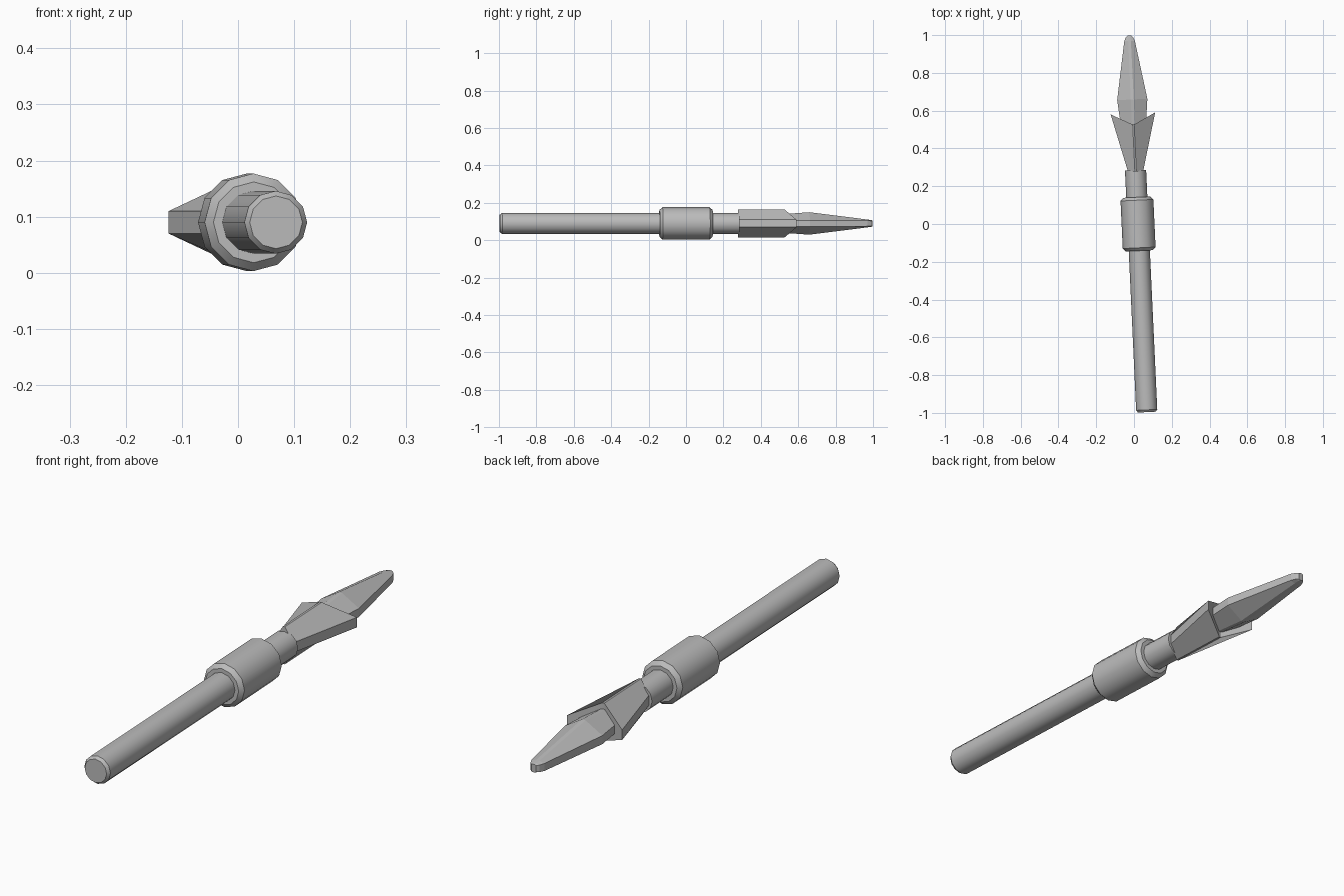
import bpy, bmesh, math
from mathutils import Matrix

cube = bpy.data.objects.get("Cube")
if cube:
    bpy.data.objects.remove(cube, do_unlink=True)

grey = bpy.data.materials.new("plain_grey")
grey.use_nodes = True
colour = (0.5, 0.5, 0.5, 1)
grey.diffuse_color = colour
grey.node_tree.nodes["Principled BSDF"].inputs["Base Color"].default_value = colour

# The whole spear lies along y, turned slightly about z
PLACE = Matrix.Translation((0.0215, 0, 0.09)) @ Matrix.Rotation(0.0465, 4, 'Z')


def finish(name, bm):
    bmesh.ops.recalc_face_normals(bm, faces=bm.faces)
    mesh = bpy.data.meshes.new(name)
    bm.to_mesh(mesh)
    bm.free()
    mesh.materials.append(grey)
    obj = bpy.data.objects.new(name, mesh)
    bpy.context.collection.objects.link(obj)
    obj.matrix_world = PLACE
    return obj


def lathe(name, profile, sides=12):
    """Closed turned part from (y, radius) pairs."""
    bm = bmesh.new()
    rings = []
    for y, r in profile:
        angles = [math.tau * i / sides for i in range(sides)]
        rings.append([bm.verts.new((r * math.sin(a), y, r * math.cos(a))) for a in angles])
    for a, b in zip(rings, rings[1:]):
        for i in range(sides):
            j = (i + 1) % sides
            bm.faces.new((a[i], a[j], b[j], b[i]))
    bm.faces.new(rings[0])
    bm.faces.new(rings[-1])
    obj = finish(name, bm)
    bpy.ops.object.select_all(action='DESELECT')
    obj.select_set(True)
    bpy.context.view_layer.objects.active = obj
    bpy.ops.object.shade_smooth_by_angle(angle=math.radians(35))
    return obj


def ridged(name, sections):
    """Eight-sided loft: ridge y, edge y, ridge half width, height, half width, edge height."""
    bm = bmesh.new()
    rings = []
    for yr, ye, r, h, w, e in sections:
        points = [(-r, yr, h), (r, yr, h), (w, ye, e), (w, ye, -e),
                  (r, yr, -h), (-r, yr, -h), (-w, ye, -e), (-w, ye, e)]
        rings.append([bm.verts.new(p) for p in points])
    for a, b in zip(rings, rings[1:]):
        for i in range(8):
            j = (i + 1) % 8
            bm.faces.new((a[i], a[j], b[j], b[i]))
    for ring in (rings[0], rings[-1]):
        for ids in ((0, 1, 4, 5), (1, 2, 3, 4), (0, 5, 6, 7)):
            bm.faces.new([ring[i] for i in ids])
    return finish(name, bm)


# Shaft with a small chamfer at the butt
lathe("shaft", [(-0.997, 0.047), (-0.985, 0.056), (0.285, 0.056)])

# Thick collar with chamfered rims
lathe("collar", [(-0.142, 0.072), (-0.126, 0.087), (0.126, 0.087), (0.142, 0.072)])

# Winged guard with swept tips
ridged("guard", [(0.278, 0.278, 0.004, 0.075, 0.04, 0.02),
                 (0.527, 0.586, 0.004, 0.075, 0.118, 0.02)])

# Leaf-shaped blade with a central ridge
ridged("blade", [(y, y, r, h, w, e) for y, r, h, w, e in (
    (0.52, 0.008, 0.05, 0.066, 0.017),
    (0.66, 0.008, 0.06, 0.08, 0.017),
    (0.97, 0.007, 0.021, 0.028, 0.015),
    (0.99, 0.006, 0.018, 0.019, 0.014),
    (0.999, 0.005, 0.016, 0.01, 0.013))])
